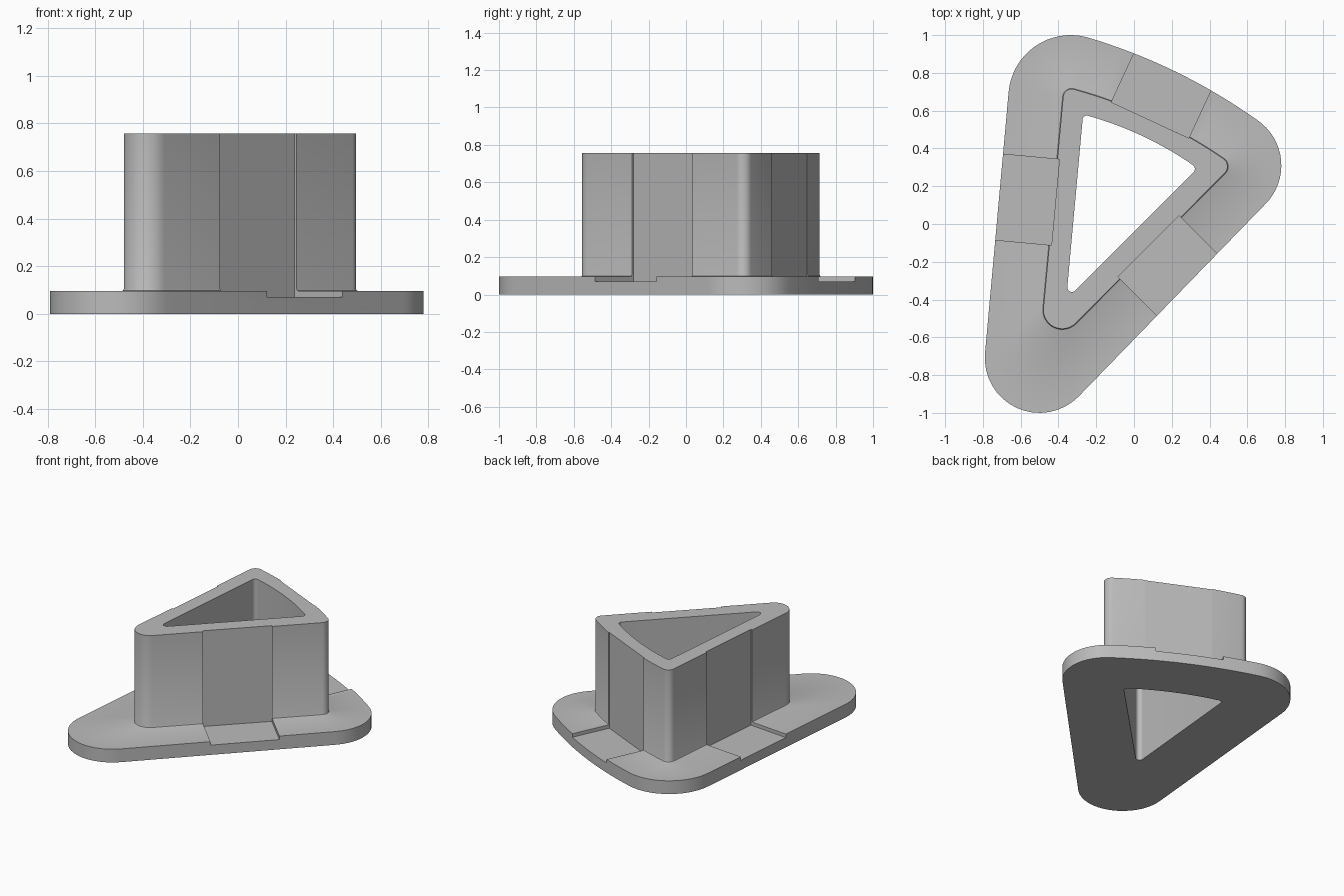
import bpy, bmesh, math
from mathutils import Vector

cube = bpy.data.objects.get("Cube")
if cube:
    bpy.data.objects.remove(cube, do_unlink=True)

grey = bpy.data.materials.new("plain grey")
grey.use_nodes = True
colour = (0.5, 0.5, 0.5, 1)
grey.diffuse_color = colour
grey.node_tree.nodes["Principled BSDF"].inputs["Base Color"].default_value = colour

# Normal angles where each rounded corner starts and ends: front, left, back
CORNER_ANGLES = [(175, 315), (-45, 56), (75, 175)]
STEPS = 16


def outline(corners, grow=0.0):
    """Rounded triangle with two straight sides and a bowed back side."""
    pts = []
    for index, ((x, y, r), (a0, a1)) in enumerate(zip(corners, CORNER_ANGLES)):
        arc = []
        for i in range(STEPS + 1):
            a = math.radians(a0 + (a1 - a0) * i / STEPS)
            arc.append(Vector((x, y)) + (r + grow) * Vector((math.cos(a), math.sin(a))))
        if index == 2:
            start, end = pts[-1], arc[0]
            chord = end - start
            normal = Vector((chord.y, -chord.x))
            control = (start + end) / 2 + normal * 0.083
            for i in range(1, STEPS):
                t = i / STEPS
                pts.append(start * (1 - t) ** 2 + control * 2 * t * (1 - t) + end * t * t)
        pts += arc
    return pts


def make_object(name, bm):
    bmesh.ops.recalc_face_normals(bm, faces=bm.faces)
    mesh = bpy.data.meshes.new(name)
    bm.to_mesh(mesh)
    bm.free()
    mesh.materials.append(grey)
    obj = bpy.data.objects.new(name, mesh)
    bpy.context.collection.objects.link(obj)
    return obj


# Corner centres and radii
flange = [(-0.50, -0.71, 0.29), (0.49, 0.31, 0.29), (-0.335, 0.67, 0.33)]
sleeve = [(-0.38, -0.455, 0.10), (0.445, 0.305, 0.05), (-0.33, 0.67, 0.045)]
hole = [(-0.328, -0.335, 0.025), (0.297, 0.292, 0.025), (-0.25, 0.552, 0.022)]
BASE, TOP, GROOVE = 0.095, 0.757, 0.07

# Flange, filleted sleeve and through hole as one closed section
section = [(outline(flange), 0), (outline(flange), BASE),
           (outline(sleeve, 0.01), BASE), (outline(sleeve, 0.003), BASE + 0.003),
           (outline(sleeve), BASE + 0.01), (outline(sleeve), TOP),
           (outline(hole), TOP), (outline(hole), 0)]
bm = bmesh.new()
rings = [[bm.verts.new((p.x, p.y, z)) for p in pts] for pts, z in section]
for ring, following in zip(rings, rings[1:] + rings[:1]):
    for i in range(len(ring)):
        j = (i + 1) % len(ring)
        bm.faces.new((ring[i], ring[j], following[j], following[i]))
body = make_object("flanged_sleeve", bm)


def cut_groove(p, q):
    """Cut a channel outward from the line p-q, through flange and sleeve face."""
    p, q = Vector(p), Vector(q)
    along = (q - p).normalized()
    out = Vector((along.y, -along.x)) * 0.6
    cutter_bm = bmesh.new()
    low = [cutter_bm.verts.new((v.x, v.y, GROOVE)) for v in (p, q, q + out, p + out)]
    face = cutter_bm.faces.new(low)
    extruded = bmesh.ops.extrude_face_region(cutter_bm, geom=[face])["geom"]
    bmesh.ops.translate(cutter_bm, vec=(0, 0, 1),
                        verts=[g for g in extruded if isinstance(g, bmesh.types.BMVert)])
    cutter = make_object("groove_cutter", cutter_bm)
    cutter.hide_render = True
    mod = body.modifiers.new("groove", "BOOLEAN")
    mod.operation, mod.solver, mod.object = "DIFFERENCE", "EXACT", cutter
    bpy.ops.object.modifier_apply(modifier=mod.name)
    bpy.data.objects.remove(cutter, do_unlink=True)


bpy.ops.object.select_all(action="DESELECT")
bpy.context.view_layer.objects.active = body
body.select_set(True)

# One groove per side
cut_groove((-0.085, -0.28), (0.238, 0.043))
cut_groove((0.29, 0.455), (-0.12, 0.645))
cut_groove((-0.395, 0.342), (-0.437, -0.112))

bpy.ops.object.shade_smooth_by_angle(angle=math.radians(30))
